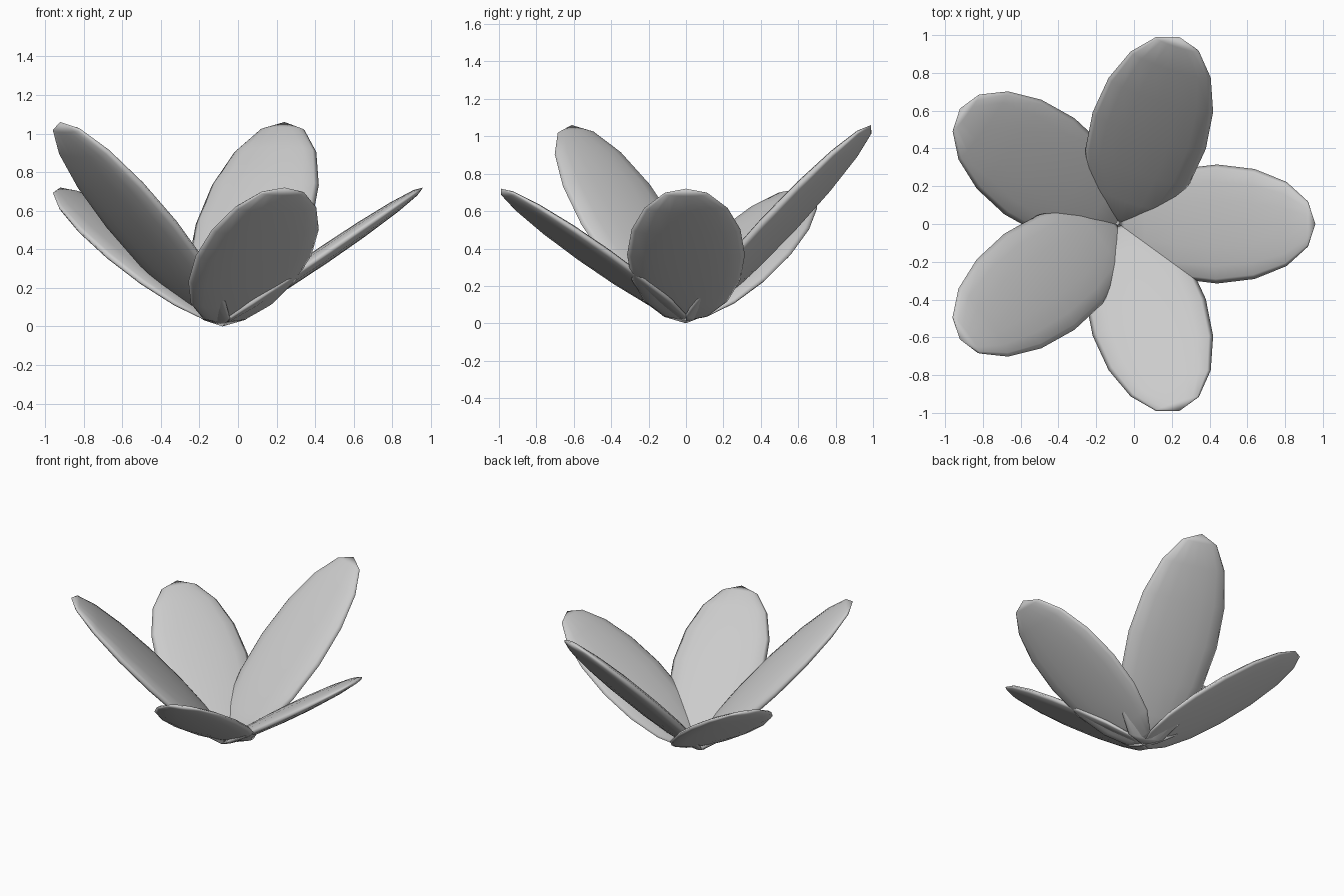
import bpy
import math
from mathutils import Matrix, Vector

if "Cube" in bpy.data.objects:
    bpy.data.objects.remove(bpy.data.objects["Cube"], do_unlink=True)

gray = bpy.data.materials.new("petal gray")
gray.use_nodes = True
color = (0.6, 0.6, 0.6, 1)
gray.diffuse_color = color
gray.node_tree.nodes["Principled BSDF"].inputs["Base Color"].default_value = color

HUB = Vector((-0.08, 0, 0))
REACH = 1.04
HALF_WIDTH = 0.315


def petal(name, angle, base, rise, half_thickness):
    """Flattened sphere lying from the hub outwards, tilted up by its rise."""
    bpy.ops.mesh.primitive_uv_sphere_add(segments=16, ring_count=8, radius=1)
    obj = bpy.context.object
    obj.name = name
    half_length = math.hypot(REACH, rise) / 2
    tilt = math.atan2(rise, REACH)
    shape = (Matrix.Translation(HUB + Vector((0, 0, base)))
             @ Matrix.Rotation(math.radians(angle), 4, "Z")
             @ Matrix.Rotation(-tilt, 4, "Y")
             @ Matrix.Translation((half_length, 0, 0))
             @ Matrix.Diagonal((half_length, HALF_WIDTH, half_thickness, 1))
             @ Matrix.Rotation(math.pi / 2, 4, "Y"))
    obj.data.transform(shape)
    obj.matrix_world = Matrix.Identity(4)
    obj.data.materials.append(gray)
    bpy.ops.object.shade_smooth()


# Low and high petals alternate around the hub
for i in range(5):
    if i % 2:
        petal(f"high_petal_{i}", 72 * i, 0.0, 1.06, 0.055)
    else:
        petal(f"low_petal_{i}", 72 * i, 0.015, 0.705, 0.045)
